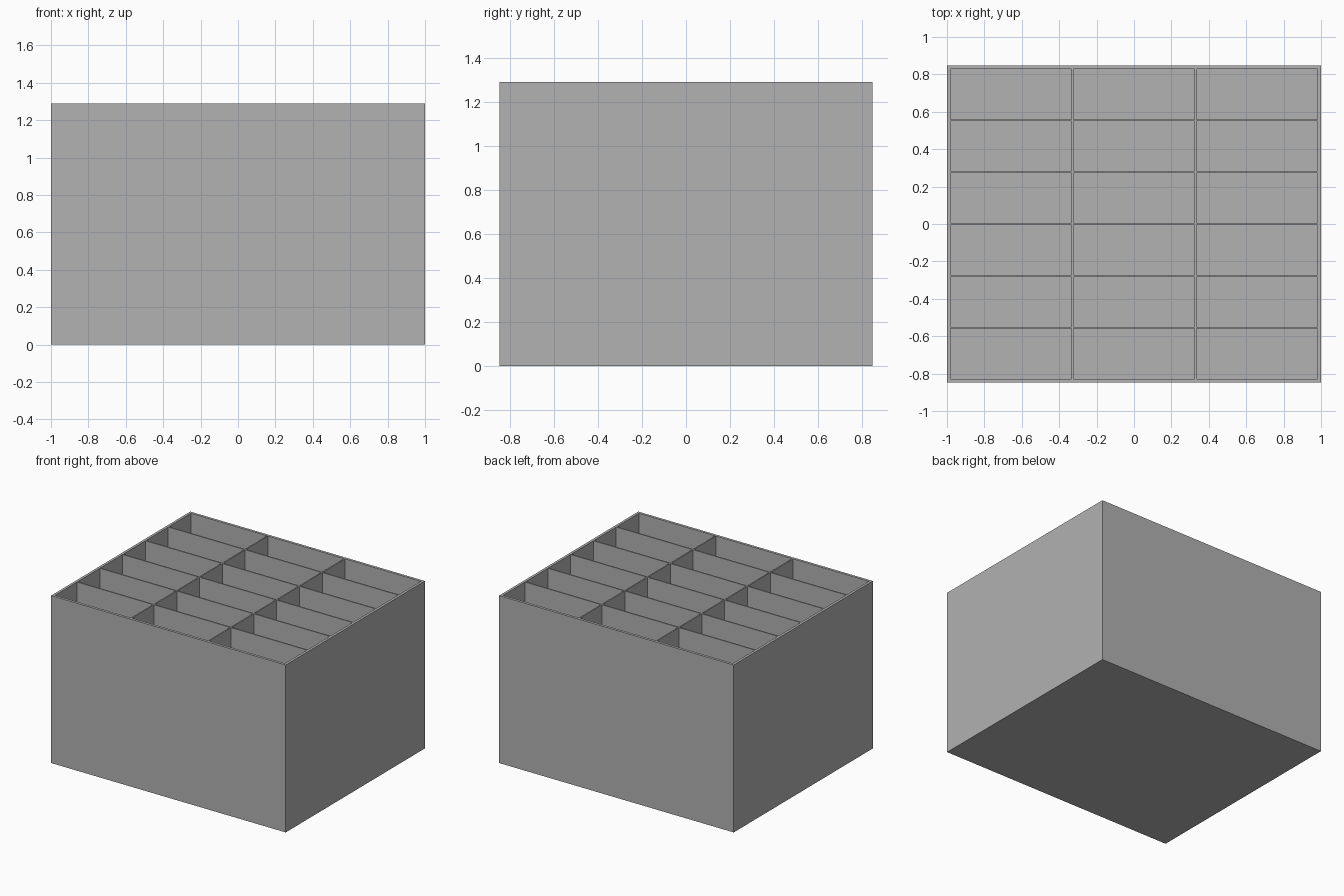
import bpy
import bmesh
from mathutils import Matrix, Vector

WIDTH, DEPTH, HEIGHT = 2.0, 1.695, 1.29
WALL, DIVIDER = 0.02, 0.01
COLUMNS, ROWS = 3, 6

cube = bpy.data.objects.get("Cube")
if cube:
    bpy.data.objects.remove(cube, do_unlink=True)

# Single plain grey material
grey = bpy.data.materials.new("plain_grey")
grey.use_nodes = True
colour = (0.445, 0.445, 0.445, 1)
grey.diffuse_color = colour
grey.node_tree.nodes["Principled BSDF"].inputs["Base Color"].default_value = colour


def box(bm, centre, size):
    place = Matrix.Translation(centre) @ Matrix.Diagonal((*size, 1))
    bmesh.ops.create_cube(bm, size=1, matrix=place)


def finish(bm, name):
    mesh = bpy.data.meshes.new(name)
    bm.to_mesh(mesh)
    bm.free()
    mesh.materials.append(grey)
    bpy.context.collection.objects.link(bpy.data.objects.new(name, mesh))


# Open outer box: inset the top face and sink it to the floor
bm = bmesh.new()
box(bm, (0, 0, HEIGHT / 2), (WIDTH, DEPTH, HEIGHT))
top = max(bm.faces, key=lambda f: f.calc_center_median().z)
bmesh.ops.inset_region(bm, faces=[top], thickness=WALL, use_even_offset=True)
sunk = bmesh.ops.extrude_discrete_faces(bm, faces=[top])["faces"][0]
bmesh.ops.translate(bm, verts=sunk.verts, vec=Vector((0, 0, WALL - HEIGHT)))
finish(bm, "outer_box")

inner_w, inner_d = WIDTH - 2 * WALL, DEPTH - 2 * WALL
cell_w = (inner_w - (COLUMNS - 1) * DIVIDER) / COLUMNS
cell_d = (inner_d - (ROWS - 1) * DIVIDER) / ROWS
mid_z, tall = (HEIGHT + WALL) / 2, HEIGHT - WALL

# Long dividers running front to back
bm = bmesh.new()
for i in range(1, COLUMNS):
    x = -inner_w / 2 + i * (cell_w + DIVIDER) - DIVIDER / 2
    box(bm, (x, 0, mid_z), (DIVIDER, inner_d, tall))
finish(bm, "long_dividers")

# Cross dividers fitted between the long ones
bm = bmesh.new()
for i in range(COLUMNS):
    x = -inner_w / 2 + i * (cell_w + DIVIDER) + cell_w / 2
    for j in range(1, ROWS):
        y = -inner_d / 2 + j * (cell_d + DIVIDER) - DIVIDER / 2
        box(bm, (x, y, mid_z), (cell_w, DIVIDER, tall))
finish(bm, "cross_dividers")
